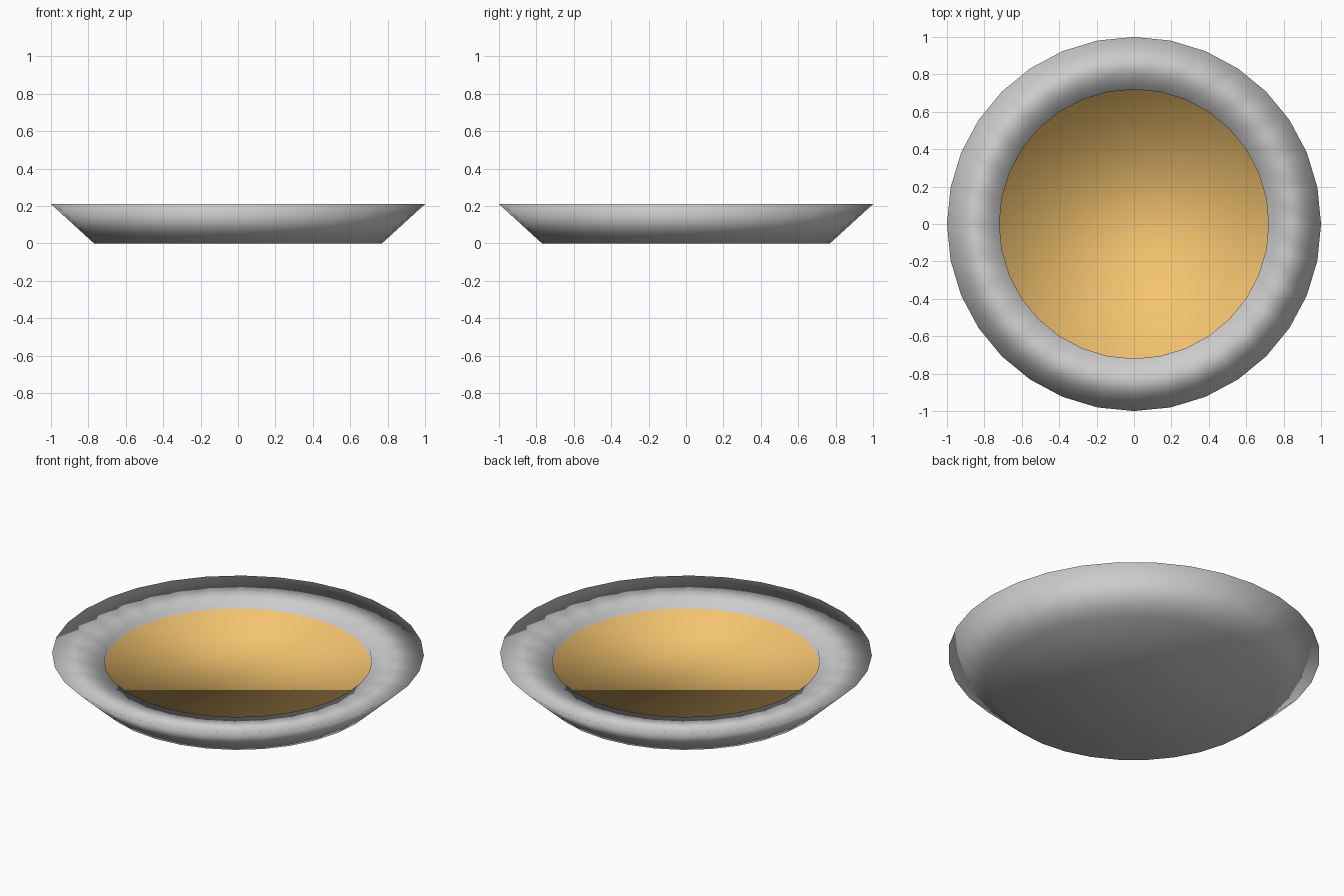
import bpy, bmesh
from math import cos, sin, tau

if "Cube" in bpy.data.objects:
    bpy.data.objects.remove(bpy.data.objects["Cube"])

SIDES = 32
# radius, height: base, outer rim, inner lip, filling edge
PROFILE = [(0.77, 0.0), (1.0, 0.21), (0.72, 0.172), (0.72, 0.145)]

bm = bmesh.new()
rings = [[bm.verts.new((r * cos(tau * i / SIDES), r * sin(tau * i / SIDES), z))
          for i in range(SIDES)] for r, z in PROFILE]

# Sloping outer wall, broad rim and short inner wall
for a, b in zip(rings, rings[1:]):
    for i in range(SIDES):
        j = (i + 1) % SIDES
        bm.faces.new((a[i], a[j], b[j], b[i]))

# Flat base and orange filling
bm.faces.new(rings[0][::-1])
filling = bm.faces.new(rings[-1])
filling.material_index = 1

for f in bm.faces:
    f.smooth = True

mesh = bpy.data.meshes.new("pie_dish")
bm.to_mesh(mesh)
bm.free()

orange = bpy.data.materials.new("orange_filling")
orange.diffuse_color = (0.9, 0.55, 0.16, 1)
orange.use_nodes = True
orange.node_tree.nodes["Principled BSDF"].inputs["Base Color"].default_value = orange.diffuse_color
mesh.materials.append(None)
mesh.materials.append(orange)

dish = bpy.data.objects.new("pie_dish", mesh)
bpy.context.collection.objects.link(dish)
